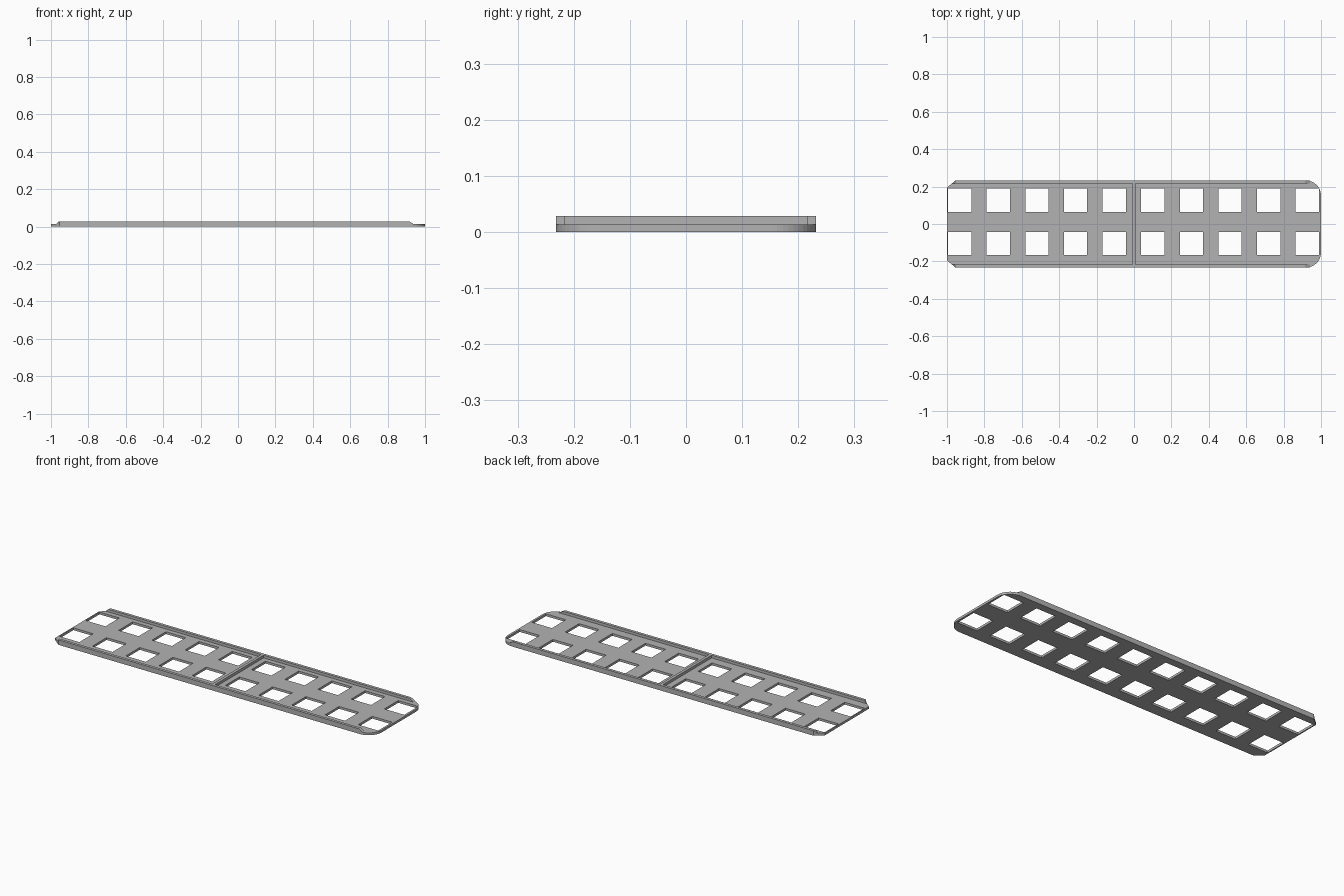
import bpy, bmesh, math

cube = bpy.data.objects.get("Cube")
if cube:
    bpy.data.objects.remove(cube, do_unlink=True)

grey = bpy.data.materials.new("Grey metal")
grey.use_nodes = True
grey.diffuse_color = (0.45, 0.45, 0.45, 1)
grey.node_tree.nodes["Principled BSDF"].inputs["Base Color"].default_value = (0.45, 0.45, 0.45, 1)

HALF_W = 0.232    # half width of the plate
PLATE_T = 0.013   # plate thickness
TOP = 0.028       # top of rails and rib
RAIL_IN = 0.216   # inner face of the rails
RADIUS = 0.08     # rounded corners at the +x end


def add_object(name, mesh):
    mesh.materials.clear()
    mesh.materials.append(grey)
    obj = bpy.data.objects.new(name, mesh)
    bpy.context.collection.objects.link(obj)
    return obj


def prism(name, bottom, top):
    """Solid between two matching rings of points."""
    bm = bmesh.new()
    for p in bottom + top:
        bm.verts.new(p)
    bmesh.ops.convex_hull(bm, input=bm.verts)
    bmesh.ops.dissolve_limit(bm, angle_limit=0.01, verts=bm.verts, edges=bm.edges)
    bmesh.ops.recalc_face_normals(bm, faces=bm.faces)
    mesh = bpy.data.meshes.new(name)
    bm.to_mesh(mesh)
    bm.free()
    return add_object(name, mesh)


# Perforated plate: filled flat curve with square holes
curve = bpy.data.curves.new("plate_outline", "CURVE")
curve.dimensions = "2D"
curve.fill_mode = "BOTH"
curve.extrude = PLATE_T / 2


def add_loop(points):
    spline = curve.splines.new("POLY")
    spline.points.add(len(points) - 1)
    for sp, (x, y) in zip(spline.points, points):
        sp.co = (x, y, 0, 1)
    spline.use_cyclic_u = True


half = [(-1, 0.195), (-0.955, HALF_W)]
for i in range(13):
    a = math.pi / 2 * (1 - i / 12)
    half.append((1 - RADIUS + RADIUS * math.cos(a),
                 HALF_W - RADIUS + RADIUS * math.sin(a)))
add_loop(half + [(x, -y) for x, y in reversed(half)])

HOLE = 0.062
for col in range(10):
    x = -0.932 + 0.2065 * col
    for y in (0.127, -0.105):
        add_loop([(x - HOLE, y - HOLE), (x + HOLE, y - HOLE),
                  (x + HOLE, y + HOLE), (x - HOLE, y + HOLE)])

helper = bpy.data.objects.new("plate_outline", curve)
bpy.context.collection.objects.link(helper)
deps = bpy.context.evaluated_depsgraph_get()
plate_mesh = bpy.data.meshes.new_from_object(helper.evaluated_get(deps))
bpy.data.objects.remove(helper, do_unlink=True)
bm = bmesh.new()
bm.from_mesh(plate_mesh)
bmesh.ops.remove_doubles(bm, verts=bm.verts, dist=0.0001)
bmesh.ops.recalc_face_normals(bm, faces=bm.faces)
bmesh.ops.translate(bm, vec=(0, 0, PLATE_T / 2), verts=bm.verts)
for f in bm.faces:
    f.smooth = False
bm.to_mesh(plate_mesh)
bm.free()
add_object("plate", plate_mesh)

# Side rails with sloped ends
for name, s in (("back_rail", 1), ("front_rail", -1)):
    yi, yo = s * RAIL_IN, s * HALF_W
    prism(name,
          [(-0.974, yi, PLATE_T), (-0.955, yo, PLATE_T),
           (0.94, yo, PLATE_T), (0.94, yi, PLATE_T)],
          [(-0.958, yi, TOP), (-0.955, yo, TOP),
           (0.915, yo, TOP), (0.915, yi, TOP)])

# Cross rib at the middle
ring = [(-0.008, -RAIL_IN), (0.008, -RAIL_IN), (0.008, RAIL_IN), (-0.008, RAIL_IN)]
prism("cross_rib", [(x, y, PLATE_T) for x, y in ring], [(x, y, TOP) for x, y in ring])
